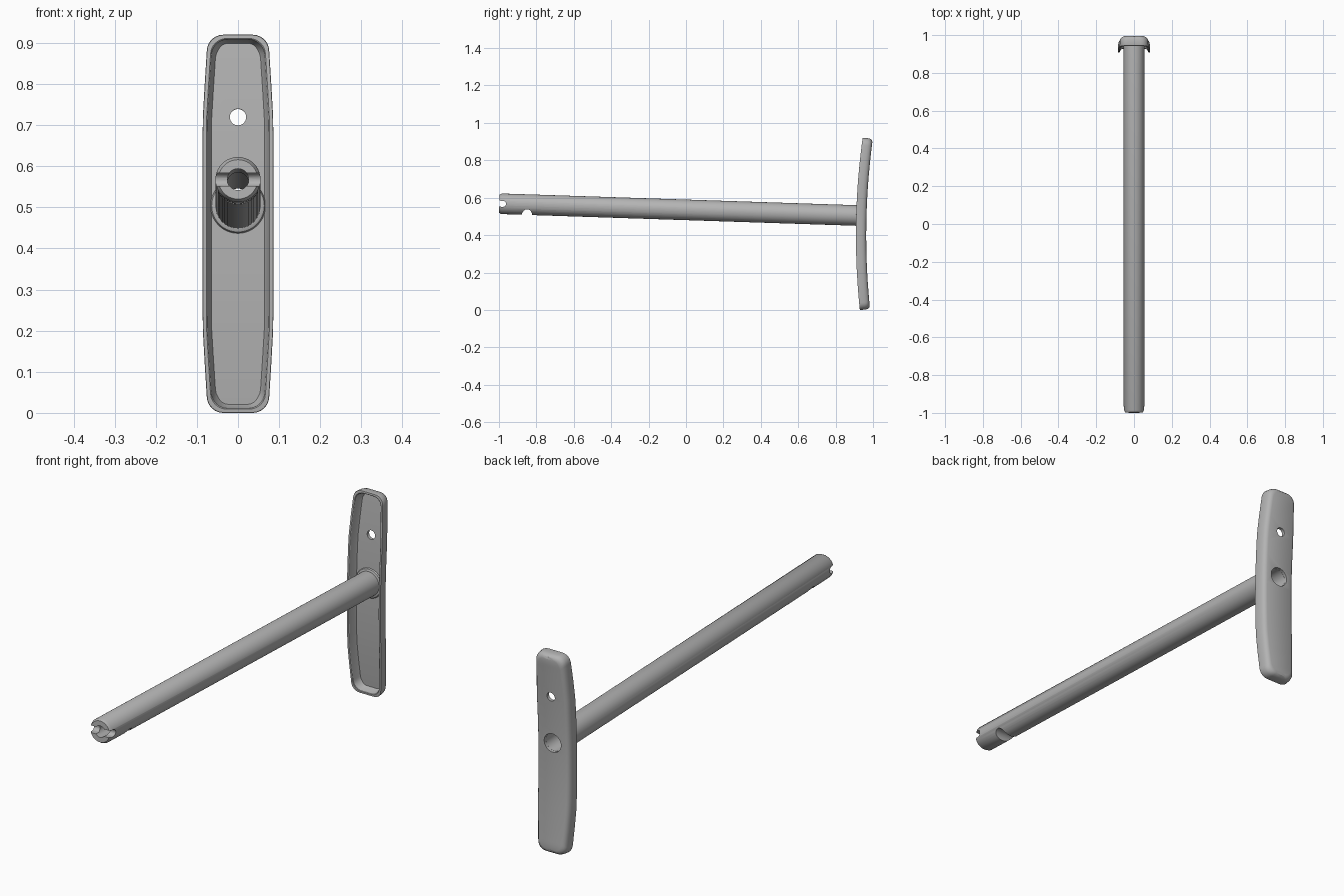
import bpy, bmesh, math
from mathutils import Matrix, Vector

if "Cube" in bpy.data.objects:
    bpy.data.objects.remove(bpy.data.objects["Cube"])

grey = bpy.data.materials.new("plain grey")
grey.use_nodes = True
grey.diffuse_color = (0.45, 0.45, 0.45, 1)
grey.node_tree.nodes["Principled BSDF"].inputs["Base Color"].default_value = grey.diffuse_color


def make(name, bm, matrix=Matrix()):
    bmesh.ops.recalc_face_normals(bm, faces=bm.faces)
    mesh = bpy.data.meshes.new(name)
    bm.to_mesh(mesh)
    bm.free()
    mesh.materials.append(grey)
    ob = bpy.data.objects.new(name, mesh)
    bpy.context.collection.objects.link(ob)
    ob.matrix_world = matrix
    return ob


def bridge(bm, a, b):
    n = len(a)
    for i in range(n):
        bm.faces.new((a[i], a[(i + 1) % n], b[(i + 1) % n], b[i]))


def lathe(name, profile, matrix, sides=40):
    """Closed (radius, distance) profile turned about the local y axis."""
    bm = bmesh.new()
    rings = []
    for r, s in profile:
        rings.append([bm.verts.new((r * math.cos(t), s, r * math.sin(t)))
                      for t in (math.tau * i / sides for i in range(sides))])
    for i, ring in enumerate(rings):
        bridge(bm, ring, rings[(i + 1) % len(rings)])
    return make(name, bm, matrix)


def prism(name, points, half, matrix):
    """(y, z) outline extruded across x."""
    bm = bmesh.new()
    ends = [[bm.verts.new((x, y, z)) for y, z in points] for x in (-half, half)]
    bridge(bm, *ends)
    bm.faces.new(ends[0])
    bm.faces.new(ends[1])
    return make(name, bm, matrix)


def rod(name, radius, matrix, sides=32):
    bm = bmesh.new()
    bmesh.ops.create_cone(bm, cap_ends=True, segments=sides, radius1=radius,
                          radius2=radius, depth=0.3,
                          matrix=Matrix.Rotation(math.pi / 2, 4, "X"))
    return make(name, bm, matrix)


def cut(ob, cutter):
    cutter.hide_render = True
    bpy.context.view_layer.update()
    mod = ob.modifiers.new("cut", "BOOLEAN")
    mod.operation, mod.solver, mod.object = "DIFFERENCE", "EXACT", cutter
    bpy.context.view_layer.objects.active = ob
    bpy.ops.object.modifier_apply(modifier=mod.name)
    bpy.data.objects.remove(cutter)


def smooth(ob):
    bpy.ops.object.select_all(action="DESELECT")
    ob.select_set(True)
    bpy.context.view_layer.objects.active = ob
    bpy.ops.object.shade_smooth_by_angle(angle=math.radians(32))


# Shaft frame: slightly sloping down towards the handle
tilt = Matrix.Rotation(-math.atan(0.033), 4, "X")
frame = Matrix.Translation((0, -0.998, 0.568)) @ tilt
LENGTH = 1.952

# Hollow shaft with a chamfered tip and a narrower bore at the tip
shaft = lathe("shaft", [(0.026, 0), (0.048, 0), (0.055, 0.012), (0.055, LENGTH),
                        (0.042, LENGTH), (0.042, 0.3), (0.026, 0.28)], frame)

# Rounded cross slot in the tip
arc = [math.pi * (i / 12 - 0.5) for i in range(13)]
slot = [(-0.05, -0.016)] + [(0.02 + 0.016 * math.cos(t), 0.016 * math.sin(t)) for t in arc]
cut(shaft, prism("slot_cutter", slot + [(-0.05, 0.016)], 0.1, frame))

# Domed notch underneath
dome = [(0.15 + 0.027 * math.sin(t), -0.055 + 0.03 * math.cos(t)) for t in arc]
cut(shaft, prism("notch_cutter", [(0.115, -0.08)] + dome + [(0.185, -0.08)], 0.1, frame))
smooth(shaft)

# Handle: hollow bowed shell built from inset outline rings
HALF = 0.46
CORNER = 0.04


def right_side():
    pts = [(0.0, 0.0)]
    for i in range(7):
        t = math.pi / 2 * i / 6
        pts.append((0.036 + CORNER * math.sin(t), CORNER * (1 - math.cos(t))))
    pts += [(0.081, 0.12), (0.0855, 0.2), (0.086, 0.25), (0.086, 0.32), (0.086, 0.39)]
    return pts + [(0.086, HALF)] + [(x, 2 * HALF - z) for x, z in reversed(pts)]


def front_y(z):
    u = (z - HALF) / HALF
    return 0.909 + 0.0075 * u + 0.028 * u * u


def ring(bm, inset, depth):
    side = right_side()
    squeeze = (HALF - inset) / HALF
    loop = side + [(-x, z) for x, z in reversed(side[1:-1])]
    verts = []
    for x, z in loop:
        z = HALF + (z - HALF) * squeeze
        x -= math.copysign(min(inset, abs(x) * 0.3), x)
        verts.append(bm.verts.new((x, front_y(z) + depth, z)))
    return verts


def cap(bm, loop):
    n, m = len(loop), len(loop) // 2
    bm.faces.new((loop[0], loop[1], loop[n - 1]))
    bm.faces.new((loop[m - 1], loop[m], loop[m + 1]))
    for i in range(1, m - 1):
        bm.faces.new((loop[i], loop[i + 1], loop[n - i - 1], loop[n - i]))


bm = bmesh.new()
steps = [(0.021, 0.04), (0.017, 0.032), (0.011, 0.002), (0.009, 0), (0.001, 0), (0, 0.004),
         (0.002, 0.03), (0.005, 0.042), (0.012, 0.051), (0.022, 0.055)]
rings = [ring(bm, d, t) for d, t in steps]
for a, b in zip(rings, rings[1:]):
    bridge(bm, a, b)
cap(bm, rings[0])
cap(bm, rings[-1])
handle = make("handle", bm)

# Shaft bore and hanging hole through the handle
end = frame @ Vector((0, LENGTH, 0))
cut(handle, rod("bore_cutter", 0.0425, Matrix.Translation(end) @ tilt, 40))
cut(handle, rod("hole_cutter", 0.02, Matrix.Translation((0, 0.95, 0.72)) @ tilt))
smooth(handle)

# Low collar where the shaft meets the handle floor
collar = lathe("collar", [(0.05, LENGTH - 0.012), (0.057, LENGTH - 0.012),
                          (0.064, LENGTH - 0.009), (0.067, LENGTH - 0.004),
                          (0.067, LENGTH + 0.003), (0.05, LENGTH + 0.003)], frame)
smooth(collar)
